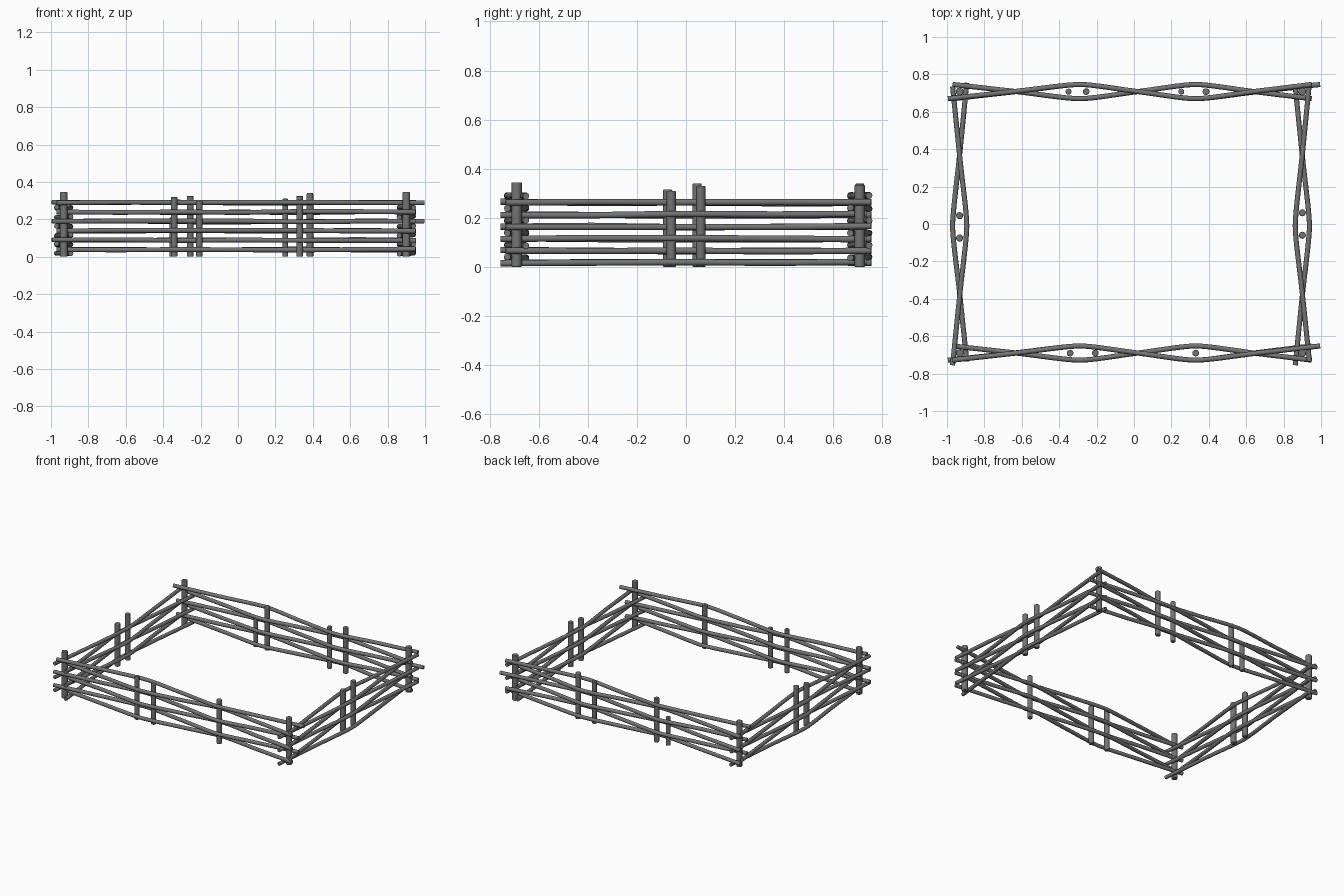
import bpy
import math
import random
from mathutils import Vector

random.seed(4)
cube = bpy.data.objects.get("Cube")
if cube:
    bpy.data.objects.remove(cube, do_unlink=True)

# Weathered wood
wood = bpy.data.materials.new("weathered_grey_wood")
wood.use_nodes = True
grey = (0.175, 0.175, 0.175, 1)
wood.diffuse_color = grey
wood.node_tree.nodes["Principled BSDF"].inputs["Base Color"].default_value = grey


def smooth(obj):
    bpy.ops.object.select_all(action="DESELECT")
    obj.select_set(True)
    bpy.context.view_layer.objects.active = obj
    bpy.ops.object.shade_smooth_by_angle(angle=math.radians(40))


def post(name, x, y, height, radius):
    bpy.ops.mesh.primitive_cylinder_add(vertices=14, radius=radius, depth=height,
                                        location=(x, y, height / 2))
    obj = bpy.context.object
    obj.name = name
    obj.data.materials.append(wood)
    bevel = obj.modifiers.new("worn_ends", "BEVEL")
    bevel.width = 0.004
    bevel.segments = 2
    bevel.limit_method = "ANGLE"
    smooth(obj)


def rail(name, points, z, radius=0.0135):
    """Round pole: straight between bends, rounded where it passes the posts."""
    path = [points[0]]
    for a, b in zip(points, points[1:]):
        path += [((a[0] + b[0]) / 2, (a[1] + b[1]) / 2), b]
    path = [Vector((x, y, z + random.uniform(-0.003, 0.003))) for x, y in path]
    curve = bpy.data.curves.new(name, "CURVE")
    curve.dimensions = "3D"
    curve.bevel_depth = radius
    curve.bevel_resolution = 3
    curve.use_fill_caps = True
    curve.resolution_u = 8
    spline = curve.splines.new("BEZIER")
    spline.bezier_points.add(len(path) - 1)
    for i, (bp, co) in enumerate(zip(spline.bezier_points, path)):
        bp.co = co
        if i % 2 == 0 and 0 < i < len(path) - 1:
            bp.handle_left_type = bp.handle_right_type = "FREE"
            lean = (path[i + 1] - path[i - 1]).normalized() * 0.07
            bp.handle_left = co - lean
            bp.handle_right = co + lean
        else:
            bp.handle_left_type = bp.handle_right_type = "VECTOR"
    helper = bpy.data.objects.new(name + "_path", curve)
    bpy.context.collection.objects.link(helper)
    bpy.context.view_layer.update()
    mesh = bpy.data.meshes.new_from_object(
        helper.evaluated_get(bpy.context.evaluated_depsgraph_get()))
    bpy.data.objects.remove(helper, do_unlink=True)
    obj = bpy.data.objects.new(name, mesh)
    bpy.context.collection.objects.link(obj)
    mesh.materials.clear()
    mesh.materials.append(wood)
    smooth(obj)


FRONT, BACK, RIGHT, LEFT = -0.69, 0.708, -0.932, 0.9

# Corner posts
for side, x in (("right", RIGHT), ("left", LEFT)):
    post("front_" + side + "_corner_post", x, FRONT, 0.345, 0.021)
    post("back_" + side + "_corner_post", x, BACK, 0.335, 0.021)

# Intermediate posts
for x, h in ((-0.342, 0.32), (-0.207, 0.295), (0.33, 0.325)):
    post("front_post", x, FRONT, h, 0.018)
for x, h, r in ((-0.35, 0.21, 0.016), (-0.256, 0.325, 0.018),
                (0.253, 0.31, 0.016), (0.385, 0.34, 0.018)):
    post("back_post", x, BACK, h, r)
for y, h in ((-0.075, 0.315), (0.045, 0.34)):
    post("right_post", RIGHT, y, h, 0.019)
for y, h in ((-0.06, 0.31), (0.06, 0.33)):
    post("left_post", LEFT, y, h, 0.019)

# Long woven rails: every second one leans the other way, some overhang a corner
SHORT = (-0.97, 0.95)
OVER_RIGHT = (-0.995, 0.95)
OVER_LEFT = (-0.97, 0.995)
front_ends = (SHORT, OVER_RIGHT, SHORT, OVER_RIGHT, SHORT, OVER_LEFT)
back_ends = (SHORT, SHORT, SHORT, OVER_LEFT, SHORT, OVER_RIGHT)
for name, y, ends in (("front_rail", FRONT, front_ends), ("back_rail", BACK, back_ends)):
    for i, (start, end) in enumerate(ends):
        w = 0.038 if i % 2 else -0.038
        rail(name, [(start, y - w), (-0.29, y + w), (0.33, y - w), (end, y + w)],
             0.039 + 0.05 * i)

# Short woven rails, the right side being the left one turned half way round
for name, x, turn in (("right_rail", RIGHT, -1), ("left_rail", LEFT, 1)):
    for i in range(6):
        w = (0.038 if i % 2 else -0.038) * turn
        start, end = (-0.735, 0.755) if i % 2 else (-0.755, 0.735)
        rail(name, [(x + w, start * turn), (x - w, -0.01), (x + w, end * turn)],
             0.0175 + 0.049 * i)
